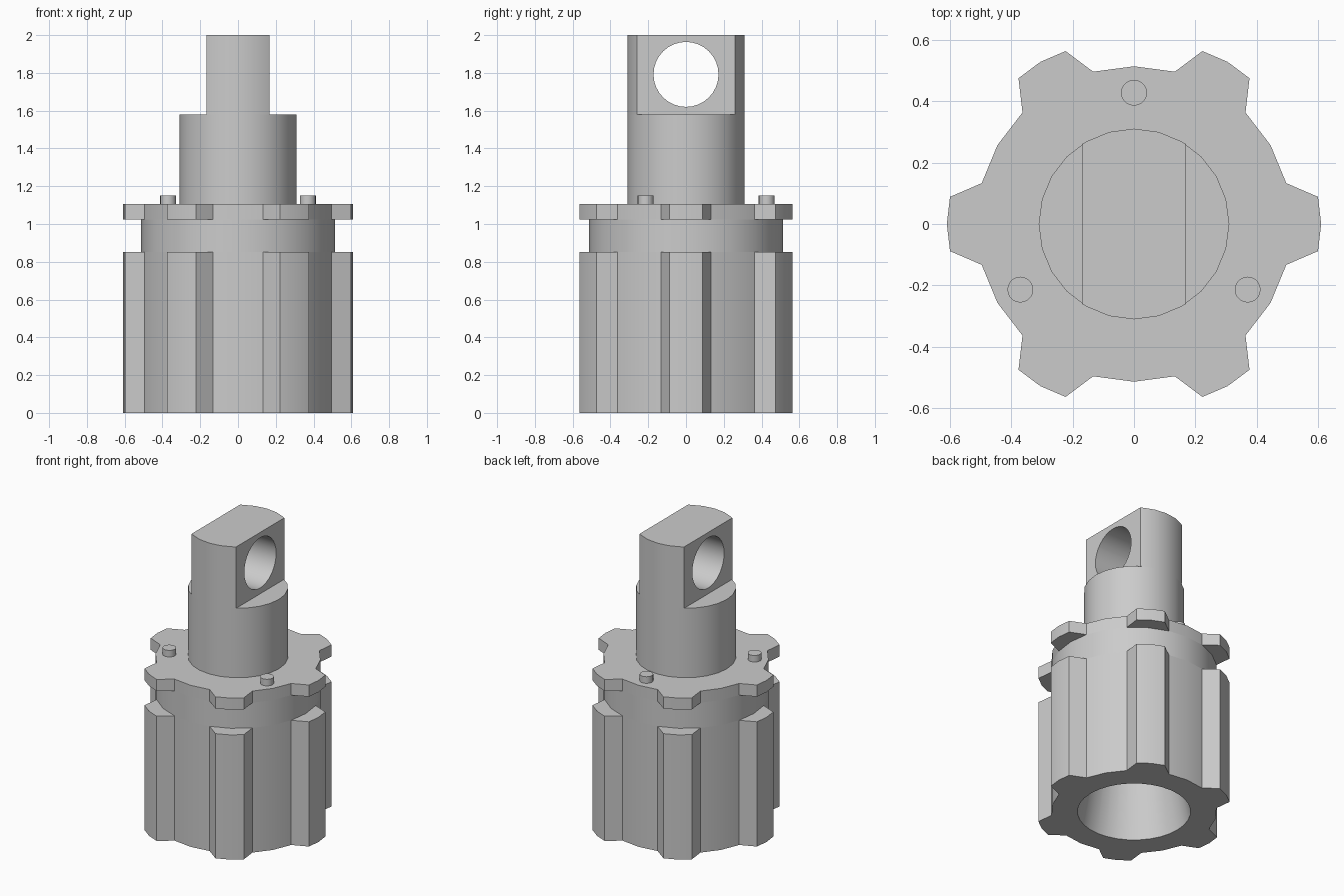
import bpy
import bmesh
from math import cos, sin, radians, pi, sqrt, asin

cube = bpy.data.objects.get("Cube")
if cube:
    bpy.data.objects.remove(cube, do_unlink=True)

grey = bpy.data.materials.new("plain grey")
grey.use_nodes = True
grey.diffuse_color = (0.6, 0.6, 0.6, 1)
grey.node_tree.nodes["Principled BSDF"].inputs["Base Color"].default_value = (0.6, 0.6, 0.6, 1)


def polar(r, deg):
    return r * cos(radians(deg)), r * sin(radians(deg))


def ring(r, n):
    return [polar(r, 360 * i / n) for i in range(n)]


def prism(name, outline, z0, z1, taper=1.0, centre=(0, 0)):
    """Extrude a closed outline from z0 to z1, scaling its top by taper."""
    bm = bmesh.new()
    cx, cy = centre
    low = [bm.verts.new((x + cx, y + cy, z0)) for x, y in outline]
    high = [bm.verts.new((x * taper + cx, y * taper + cy, z1)) for x, y in outline]
    bm.faces.new(low[::-1])
    bm.faces.new(high)
    n = len(outline)
    for i in range(n):
        j = (i + 1) % n
        bm.faces.new((low[i], low[j], high[j], high[i]))
    mesh = bpy.data.meshes.new(name)
    bm.to_mesh(mesh)
    bm.free()
    mesh.materials.append(grey)
    ob = bpy.data.objects.new(name, mesh)
    bpy.context.collection.objects.link(ob)
    return ob


def select(ob):
    bpy.ops.object.select_all(action="DESELECT")
    ob.select_set(True)
    bpy.context.view_layer.objects.active = ob


def cut(ob, cutter):
    mod = ob.modifiers.new("cut", "BOOLEAN")
    mod.operation = "DIFFERENCE"
    mod.solver = "EXACT"
    mod.object = cutter
    select(ob)
    bpy.ops.object.modifier_apply(modifier=mod.name)
    bpy.data.objects.remove(cutter, do_unlink=True)


# Six-toothed outline shared by the barrel and the flange
CORE = 0.513
gear = []
for k in range(6):
    a = 60 * k
    gear += [polar(CORE, a - 15), polar(0.605, a - 8.4), polar(0.609, a),
             polar(0.605, a + 8.4), polar(CORE, a + 15), polar(CORE, a + 30)]

# Ribbed barrel with a tapered bore from below
barrel = prism("ribbed_barrel", gear, 0, 0.853)
bore = prism("bore_cutter", ring(0.362, 32), -0.06, 0.82, taper=0.55)
cut(barrel, bore)

# Plain neck and toothed flange
neck = prism("neck", ring(CORE, 24), 0.853, 1.025)
flange = prism("toothed_flange", gear, 1.025, 1.105)

# Round shaft
SHAFT = 0.31
shaft = prism("shaft", ring(SHAFT, 24), 1.105, 1.58)

# Flat-sided tang with a cross hole
HALF = 0.168
corner = sqrt(SHAFT ** 2 - HALF ** 2)
arc = [(HALF, -corner), (HALF, corner)]
arc += [p for p in ring(SHAFT, 24) if abs(p[0]) < HALF - 0.01 and p[1] > 0]
arc += [(-HALF, corner), (-HALF, -corner)]
arc += [p for p in ring(SHAFT, 24) if abs(p[0]) < HALF - 0.01 and p[1] < 0]
tang = prism("tang", arc, 1.58, 2.0)
hole = prism("hole_cutter", ring(0.172, 32), -0.5, 0.5)
hole.rotation_euler = (0, pi / 2, 0)
hole.location = (0, 0, 1.792)
bpy.context.view_layer.update()
cut(tang, hole)

# Three small pins on the flange
pins = [prism(f"pin_{i + 1}", ring(0.042, 20), 1.105, 1.15, centre=polar(0.427, 90 + 120 * i))
        for i in range(3)]

for ob in [barrel, neck, flange, shaft, tang] + pins:
    select(ob)
    bpy.ops.object.shade_smooth_by_angle(angle=radians(25))
